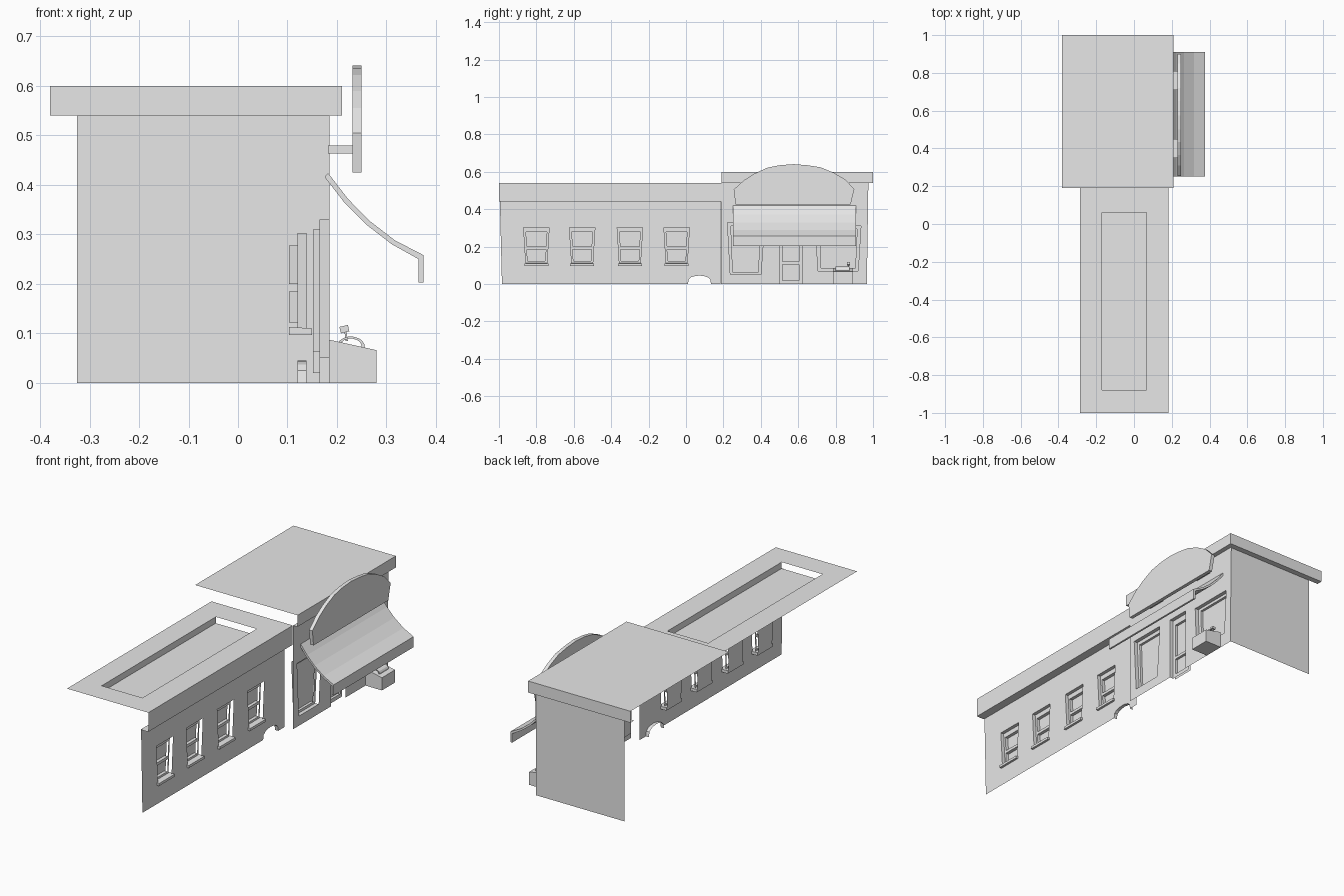
import bpy, bmesh, math
from mathutils import Vector

cube = bpy.data.objects.get("Cube")
if cube:
    bpy.data.objects.remove(cube)

GREY = (0.8, 0.8, 0.8, 1)
plaster = bpy.data.materials.new("plain_grey")
plaster.use_nodes = True
plaster.diffuse_color = GREY
plaster.node_tree.nodes["Principled BSDF"].inputs["Base Color"].default_value = GREY


def finish(name, bm):
    me = bpy.data.meshes.new(name)
    bm.to_mesh(me)
    bm.free()
    me.materials.append(plaster)
    ob = bpy.data.objects.new(name, me)
    bpy.context.collection.objects.link(ob)
    return ob


def add_face(bm, pts, facing):
    f = bm.faces.new([bm.verts.new(p) for p in pts])
    f.normal_update()
    if f.normal.dot(Vector(facing)) < 0:
        f.normal_flip()


def sheet(name, lo, hi, facing):
    """Flat axis-aligned rectangle between two opposite corners."""
    bm = bmesh.new()
    (a, b, c), (d, e, f) = lo, hi
    if c == f:
        pts = [(a, b, c), (d, b, c), (d, e, c), (a, e, c)]
    elif b == e:
        pts = [(a, b, c), (d, b, c), (d, b, f), (a, b, f)]
    else:
        pts = [(a, b, c), (a, e, c), (a, e, f), (a, b, f)]
    add_face(bm, pts, facing)
    return finish(name, bm)


def prism(name, pts, place, lo, hi):
    """Closed prism; place(u, v, t) maps the profile to space."""
    bm = bmesh.new()
    a = [bm.verts.new(place(u, v, lo)) for u, v in pts]
    b = [bm.verts.new(place(u, v, hi)) for u, v in pts]
    bm.faces.new(a)
    bm.faces.new(b)
    for i in range(len(pts)):
        j = (i + 1) % len(pts)
        bm.faces.new((a[i], a[j], b[j], b[i]))
    bmesh.ops.recalc_face_normals(bm, faces=bm.faces)
    return finish(name, bm)


def along_y(u, v, t):
    return (u, t, v)


def along_x(u, v, t):
    return (t, u, v)


def panel(name, x, outline, holes=(), depth=0.02, paths=()):
    """Wall sheet facing +x with holes and reveals, open on the far jamb."""
    bm = bmesh.new()
    for loop in (outline, *holes):
        vs = [bm.verts.new((x, y, z)) for y, z in loop]
        for i, v in enumerate(vs):
            bm.edges.new((v, vs[i - 1]))
    bmesh.ops.triangle_fill(bm, use_beauty=True, edges=bm.edges[:], normal=(1, 0, 0))
    for f in bm.faces:
        f.normal_update()
        if f.normal.x < 0:
            f.normal_flip()
    runs = [(list(h) + [h[0]], True) for h in holes] + [(p, False) for p in paths]
    for run, open_jamb in runs:
        mid_y = (min(p[0] for p in run) + max(p[0] for p in run)) / 2
        mid_z = (min(p[1] for p in run) + max(p[1] for p in run)) / 2
        for (y0, z0), (y1, z1) in zip(run, run[1:]):
            if open_jamb and min(y0, y1) > mid_y and abs(z1 - z0) > abs(y1 - y0):
                continue
            inward = (0, mid_y - (y0 + y1) / 2, mid_z - (z0 + z1) / 2)
            add_face(bm, [(x, y0, z0), (x, y1, z1), (x - depth, y1, z1),
                          (x - depth, y0, z0)], inward)
    return finish(name, bm)


def trapezoid(mid, half_low, half_high, z0, z1):
    return [(mid - half_low, z0), (mid + half_low, z0),
            (mid + half_high, z1), (mid - half_high, z1)]


# Long wing: wall with four tapered windows and a small arched opening
WALL_B, WALL_A = 0.138, 0.185
mids = [-0.80, -0.555, -0.30, -0.05]
windows = [trapezoid(m, 0.056, 0.068, 0.11, 0.303) for m in mids]
arch = [(0.072 - 0.062 * math.cos(math.pi * i / 8),
         0.045 * math.sin(math.pi * i / 8) ** 0.6) for i in range(9)]
panel("wing_wall", WALL_B, [(-0.984, 0)] + arch + [(0.185, 0), (0.185, 0.44), (-0.995, 0.44)],
      windows, 0.018, [arch])
for i, m in enumerate(mids):
    panes = [trapezoid(m, 0.047, 0.051, 0.122, 0.185),
             trapezoid(m, 0.05, 0.056, 0.2, 0.278)]
    panel(f"wing_window_frame_{i}", 0.12, windows[i], panes, 0.017)
    panel(f"wing_window_glass_{i}", 0.103, windows[i])
    prism(f"wing_window_sill_{i}", [(0.103, 0.097), (0.15, 0.097), (0.15, 0.11), (0.103, 0.113)],
          along_y, m - 0.064, m + 0.064)

# Long wing: fascia, soffit and roof with a sunken tray
sheet("wing_fascia", (0.183, -1, 0.44), (0.183, 0.188, 0.54), (1, 0, 0))
sheet("wing_soffit", (WALL_B, -1, 0.44), (0.183, 0.188, 0.44), (0, 0, -1))
L, R, F, B = -0.17, 0.065, -0.88, 0.06
for name, lo, hi in [("left", (-0.286, -1), (L, 0.19)), ("right", (R, -1), (0.183, 0.19)),
                     ("front", (L, -1), (R, F)), ("back", (L, B), (R, 0.19))]:
    sheet(f"wing_roof_{name}", (*lo, 0.54), (*hi, 0.54), (0, 0, 1))
sheet("roof_tray_floor", (L, F, 0.507), (R, B, 0.507), (0, 0, 1))
sheet("roof_tray_left", (L, F, 0.507), (L, B, 0.54), (1, 0, 0))
sheet("roof_tray_right", (R, F, 0.507), (R, B, 0.54), (-1, 0, 0))

# Tall block: shop wall with two windows and a door
shop_window = [(0.237, 0.05), (0.4, 0.05), (0.42, 0.33), (0.222, 0.33)]
side_window = [(0.705, 0.07), (0.92, 0.07), (0.935, 0.31), (0.695, 0.31)]
door = [(0.5, 0), (0.5, 0.33), (0.62, 0.33), (0.62, 0)]
panel("shop_wall", WALL_A, [(0.188, 0)] + door + [(0.967, 0), (0.975, 0.54), (0.188, 0.54)],
      [shop_window, side_window], 0.02, [door[:3]])
panel("shop_window_frame", 0.165, shop_window,
      [[(0.25, 0.063), (0.385, 0.063), (0.4, 0.31), (0.24, 0.31)]], 0.013)
panel("side_window_frame", 0.165, side_window,
      [[(0.722, 0.085), (0.905, 0.085), (0.915, 0.295), (0.715, 0.295)]], 0.013)
panel("shop_window_glass", 0.152, shop_window)
panel("side_window_glass", 0.152, side_window)
panel("door_frame", 0.165, door,
      [trapezoid(0.56, 0.043, 0.043, 0.02, 0.105),
       trapezoid(0.56, 0.043, 0.043, 0.12, 0.3)], 0.013)
panel("door_glass", 0.152, door)

# Tall block: back wall, cornice and roof
sheet("back_wall", (-0.325, 0.97, 0), (WALL_A, 0.97, 0.54), (0, 1, 0))
sheet("block_roof", (-0.38, 0.19, 0.6), (0.21, 1, 0.6), (0, 0, 1))
sheet("side_cornice", (0.21, 0.19, 0.54), (0.21, 1, 0.6), (1, 0, 0))
sheet("back_cornice", (-0.38, 1, 0.54), (0.21, 1, 0.6), (0, 1, 0))
sheet("side_soffit", (WALL_A, 0.19, 0.54), (0.21, 1, 0.54), (0, 0, -1))
sheet("back_soffit", (-0.38, 0.97, 0.54), (WALL_A, 1, 0.54), (0, 0, -1))

# Curved awning with a hanging valance
prism("awning", [(0.182, 0.424), (0.222, 0.372), (0.265, 0.328), (0.317, 0.288), (0.375, 0.258),
                 (0.375, 0.203), (0.365, 0.203), (0.365, 0.25), (0.311, 0.28), (0.259, 0.32),
                 (0.216, 0.363), (0.175, 0.416)], along_y, 0.252, 0.91)

# Arched sign board on two brackets
prism("sign_board", [(0.265, 0.425), (0.255, 0.505), (0.31, 0.555), (0.365, 0.59), (0.435, 0.622),
                     (0.5, 0.635), (0.575, 0.641), (0.65, 0.635), (0.72, 0.624), (0.79, 0.595),
                     (0.85, 0.56), (0.9, 0.508), (0.88, 0.425)], along_x, 0.231, 0.25)
for i, y in enumerate((0.4, 0.76)):
    prism(f"sign_bracket_{i}", [(0.182, 0.463), (0.231, 0.463), (0.231, 0.48), (0.182, 0.48)],
          along_y, y - 0.05, y + 0.05)

# Drinking fountain: sloped block, curved basin and spout
fountain = [(0.185, 0), (0.28, 0), (0.28, 0.066), (0.185, 0.087)]
prism("fountain_block", fountain, along_y, 0.785, 0.893)
dome = [(0.228 + r * math.cos(a), 0.074 + r * math.sin(a) * 0.7)
        for r, steps in ((0.028, range(9)), (0.022, range(8, -1, -1)))
        for a in [math.pi * s / 8 - 0.2 for s in steps]]
prism("fountain_basin", dome, along_y, 0.8, 0.875)
prism("spout_stem", [(0.217, 0.085), (0.222, 0.085), (0.219, 0.106), (0.215, 0.106)],
      along_y, 0.866, 0.872)
prism("spout_head", [(0.208, 0.1), (0.225, 0.104), (0.222, 0.117), (0.205, 0.113)],
      along_y, 0.86, 0.878)
